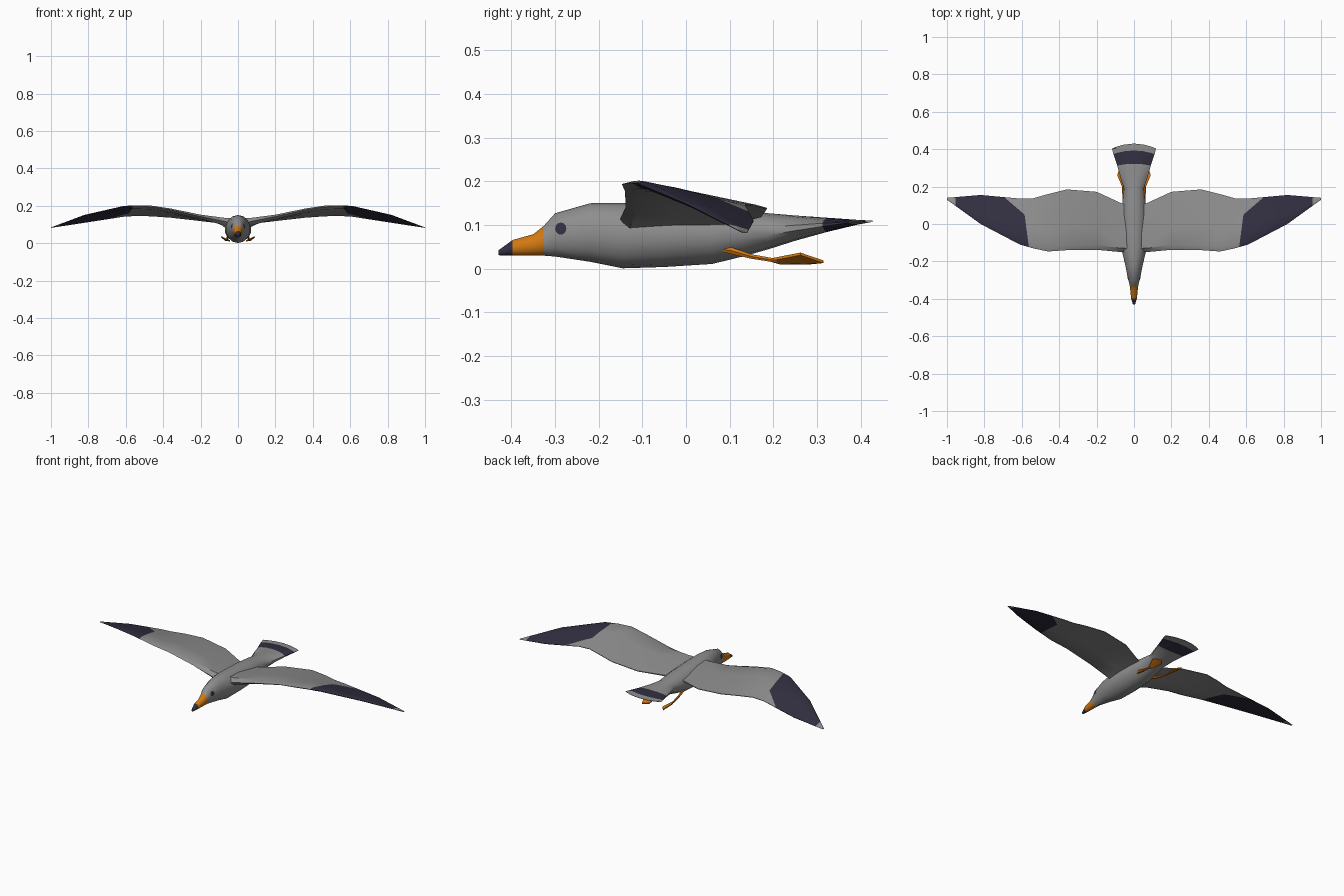
import bpy, bmesh, math
from mathutils import Vector
from mathutils.bvhtree import BVHTree

if "Cube" in bpy.data.objects:
    bpy.data.objects.remove(bpy.data.objects["Cube"])


def material(name, col):
    m = bpy.data.materials.new(name)
    m.diffuse_color = (*col, 1)
    m.use_nodes = True
    m.node_tree.nodes["Principled BSDF"].inputs["Base Color"].default_value = m.diffuse_color
    return m


GREY = material("feather grey", (0.27, 0.27, 0.27))
DARK = material("dark slate", (0.032, 0.028, 0.052))
ORANGE = material("orange", (0.65, 0.19, 0.006))


def loft(rings):
    """Skin a list of equal-length closed rings and cap both ends."""
    bm = bmesh.new()
    vs = [[bm.verts.new(p) for p in r] for r in rings]
    n = len(vs[0])
    for a, b in zip(vs, vs[1:]):
        for i in range(n):
            j = (i + 1) % n
            bm.faces.new((a[i], a[j], b[j], b[i]))
    bm.faces.new(vs[0])
    bm.faces.new(vs[-1])
    return bm


def finish(name, bm, mats, mirror=False, angle=35):
    bmesh.ops.recalc_face_normals(bm, faces=bm.faces)
    me = bpy.data.meshes.new(name)
    bm.to_mesh(me)
    bm.free()
    for m in mats:
        me.materials.append(m)
    ob = bpy.data.objects.new(name, me)
    bpy.context.collection.objects.link(ob)
    bpy.ops.object.select_all(action='DESELECT')
    bpy.context.view_layer.objects.active = ob
    ob.select_set(True)
    bpy.ops.object.shade_smooth_by_angle(angle=math.radians(angle))
    if mirror:
        mod = ob.modifiers.new("mirror", 'MIRROR')
        mod.use_mirror_merge = False
    return ob


# Body with beak and tail: y, half width, bottom z, top z, sideways sweep-back
SECTIONS = [
    (-0.430, 0.006, 0.031, 0.042, 0),
    (-0.397, 0.016, 0.030, 0.066, 0),
    (-0.350, 0.021, 0.030, 0.079, 0),
    (-0.326, 0.024, 0.030, 0.098, 0),
    (-0.300, 0.031, 0.028, 0.127, 0),
    (-0.220, 0.048, 0.016, 0.150, 0),
    (-0.145, 0.066, 0.001, 0.151, 0),
    (-0.050, 0.072, 0.004, 0.147, 0),
    (0.060, 0.070, 0.011, 0.141, 0),
    (0.130, 0.062, 0.028, 0.135, 0),
    (0.190, 0.055, 0.045, 0.127, 0),
    (0.250, 0.073, 0.064, 0.122, 0.005),
    (0.322, 0.092, 0.084, 0.117, 0.010),
    (0.393, 0.113, 0.101, 0.112, 0.020),
    (0.430, 0.121, 0.108, 0.110, 0.028),
]
SIDES = 14
rings = []
for y, w, z0, z1, sweep in SECTIONS:
    ring = []
    for i in range(SIDES):
        a = 2 * math.pi * i / SIDES
        s, c = math.sin(a), math.cos(a)
        ring.append((w * s, y - sweep * s * s, (z0 + z1) / 2 + (z1 - z0) / 2 * c))
    rings.append(ring)
bm = loft(rings)
for f in bm.faces:
    y = f.calc_center_median().y
    if y < -0.397:
        f.material_index = 1            # beak tip
    elif y < -0.326:
        f.material_index = 2            # beak
    elif 0.305 < y < 0.384:
        f.material_index = 1            # tail band
body_tree = BVHTree.FromBMesh(bm)
finish("body", bm, [GREY, DARK, ORANGE])

# Eyes: thin discs laid on the head surface
bm = bmesh.new()


def on_head(y, z):
    hit = body_tree.ray_cast(Vector((1, y, z)), Vector((-1, 0, 0)))[0]
    return (hit.x + 0.0012, y, z)


mid = bm.verts.new(on_head(-0.287, 0.092))
rim = [bm.verts.new(on_head(-0.287 + 0.013 * math.cos(k * math.pi / 6),
                            0.092 + 0.014 * math.sin(k * math.pi / 6))) for k in range(12)]
for k in range(12):
    bm.faces.new((mid, rim[k], rim[(k + 1) % 12]))
for f in bm.faces:
    f.normal_update()
    if f.normal.x < 0:
        f.normal_flip()
finish("eyes", bm, [DARK], mirror=True)

# Wings: x, leading y, leading z, trailing y, trailing z, thickness
STATIONS = [
    (0.02, -0.150, 0.105, 0.095, 0.100, 0.060),
    (0.07, -0.150, 0.116, 0.112, 0.106, 0.040),
    (0.20, -0.138, 0.142, 0.172, 0.120, 0.024),
    (0.36, -0.140, 0.178, 0.185, 0.138, 0.021),
    (0.46, -0.147, 0.194, 0.160, 0.145, 0.020),
    (0.54, -0.130, 0.197, 0.137, 0.147, 0.018),
    (0.61, -0.110, 0.195, 0.136, 0.143, 0.017),
    (0.82, 0.000, 0.149, 0.155, 0.110, 0.011),
    (1.00, 0.130, 0.083, 0.140, 0.082, 0.003),
]
FOIL = [(0, 0), (0.08, 0.5), (0.4, 0.5), (1, 0.08), (1, -0.08), (0.4, -0.3), (0.08, -0.5)]
bm = loft([[(x, y0 + (y1 - y0) * u, z0 + (z1 - z0) * u + t * v) for u, v in FOIL]
           for x, y0, z0, y1, z1, t in STATIONS])
# Cut the outline of the dark wing patch into the faces
CUTS = [(Vector((0.56, -0.14, 0)), Vector((0.19, -0.025, 0))),
        (Vector((0.585, 0.05, 0)), Vector((0.09, -0.105, 0))),
        (Vector((0.955, 0.13, 0)), Vector((-1, 0, 0)))]
for co, no in CUTS:
    bmesh.ops.bisect_plane(bm, geom=bm.verts[:] + bm.edges[:] + bm.faces[:],
                           plane_co=co, plane_no=no.normalized(), dist=1e-5)
for f in bm.faces:
    c = f.calc_center_median()
    f.material_index = int(all((c - co).dot(no) > 0 for co, no in CUTS))
finish("wings", bm, [GREY, DARK], mirror=True)

# Legs: tapered six-sided tubes trailing under the tail
PATH = [(0.046, 0.075, 0.046, 0.006), (0.050, 0.105, 0.041, 0.009),
        (0.056, 0.150, 0.028, 0.006), (0.061, 0.210, 0.018, 0.005)]
bm = loft([[(x + r * math.cos(k * math.pi / 3), y, z + r * math.sin(k * math.pi / 3))
            for k in range(6)] for x, y, z, r in PATH])
finish("legs", bm, [ORANGE], mirror=True)

# Webbed feet: thin tilted paddles
bm = bmesh.new()
OUTLINE = [(0.060, 0.190, 0.020), (0.090, 0.262, 0.034),
           (0.070, 0.315, 0.016), (0.043, 0.285, 0.013), (0.050, 0.215, 0.013)]
for dz in (0.003, -0.003):
    for x, y, z in OUTLINE:
        bm.verts.new((x, y, z + dz))
bmesh.ops.convex_hull(bm, input=bm.verts[:])
finish("feet", bm, [ORANGE], mirror=True)
